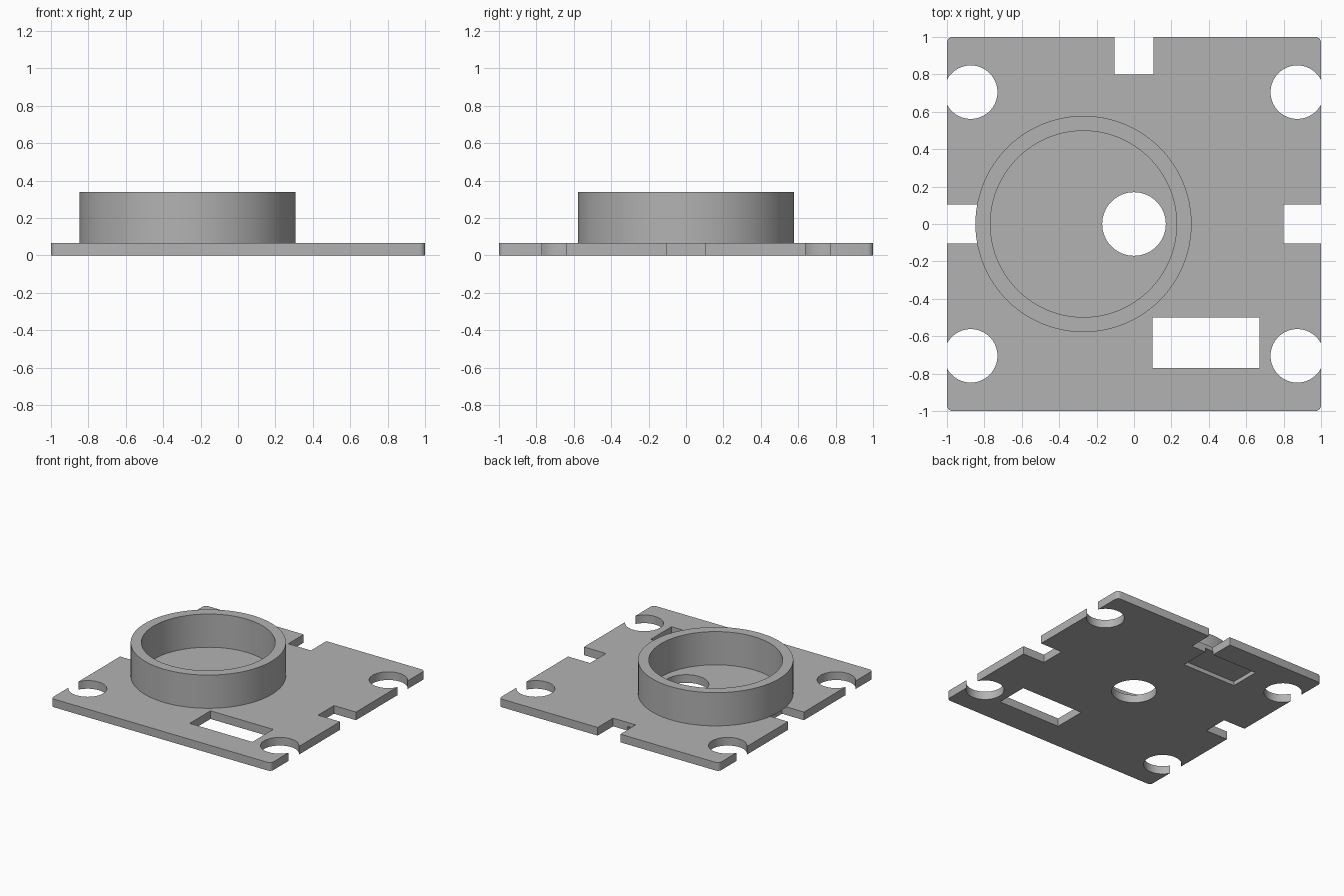
import bpy, bmesh, math

cube = bpy.data.objects.get("Cube")
if cube:
    bpy.data.objects.remove(cube, do_unlink=True)

THICK = 0.067
RING_TOP = 0.34

grey = bpy.data.materials.new("plain_grey")
grey.use_nodes = True
colour = (0.45, 0.45, 0.45, 1)
grey.diffuse_color = colour
grey.node_tree.nodes["Principled BSDF"].inputs["Base Color"].default_value = colour


def box(name, x0, x1, y0, y1, z0, z1):
    bpy.ops.mesh.primitive_cube_add(
        size=1, location=((x0 + x1) / 2, (y0 + y1) / 2, (z0 + z1) / 2))
    ob = bpy.context.object
    ob.name = name
    ob.scale = (x1 - x0, y1 - y0, z1 - z0)
    bpy.ops.object.transform_apply(location=True, rotation=False, scale=True)
    return ob


def cylinder(name, x, y, radius, z0, z1, sides=64):
    bpy.ops.mesh.primitive_cylinder_add(
        vertices=sides, radius=radius, depth=z1 - z0, location=(x, y, (z0 + z1) / 2))
    ob = bpy.context.object
    ob.name = name
    bpy.ops.object.transform_apply(location=True, rotation=False, scale=False)
    return ob


def cut(target, cutter):
    cutter.hide_render = True
    mod = target.modifiers.new("cut", 'BOOLEAN')
    mod.operation = 'DIFFERENCE'
    mod.solver = 'EXACT'
    mod.object = cutter
    bpy.context.view_layer.objects.active = target
    bpy.ops.object.modifier_apply(modifier=mod.name)
    bpy.data.objects.remove(cutter, do_unlink=True)


def finish(ob):
    ob.data.materials.clear()
    ob.data.materials.append(grey)
    bpy.ops.object.select_all(action='DESELECT')
    ob.select_set(True)
    bpy.context.view_layer.objects.active = ob
    bpy.ops.object.shade_smooth_by_angle(angle=math.radians(30))


# Base plate with slightly rounded upright corners
plate = box("base_plate", -1, 1, -1, 1, 0, THICK)
bm = bmesh.new()
bm.from_mesh(plate.data)
upright = [e for e in bm.edges
           if abs(e.verts[0].co.z - e.verts[1].co.z) > THICK / 2]
bmesh.ops.bevel(bm, geom=upright, offset=0.03, segments=4, profile=0.5,
                affect='EDGES')
bm.to_mesh(plate.data)
bm.free()

# Corner holes that break through the side edges
for sx in (-1, 1):
    for sy in (-1, 1):
        cut(plate, cylinder("corner_hole", sx * 0.873, sy * 0.705, 0.143, -0.1, 0.2))

# Centre hole
cut(plate, cylinder("centre_hole", 0, 0, 0.17, -0.1, 0.2))

# Square notches in the left, right and back edges
for x, y in ((-1, 0), (1, 0), (0, 1)):
    hx, hy = (0.2, 0.103) if x else (0.103, 0.2)
    cut(plate, box("notch", x - hx, x + hx, y - hy, y + hy, -0.1, 0.2))

# Rectangular window near the front
cut(plate, box("window", 0.1, 0.67, -0.77, -0.5, -0.1, 0.2))

# Shallow pocket underneath, open to the back notch
cut(plate, box("pocket", -0.52, -0.03, 0.55, 0.803, -0.1, THICK / 2))
finish(plate)

# Raised round collar
collar = cylinder("collar", -0.27, 0, 0.578, THICK, RING_TOP, 96)
cut(collar, cylinder("collar_bore", -0.27, 0, 0.498, -0.1, 0.6, 96))
finish(collar)
